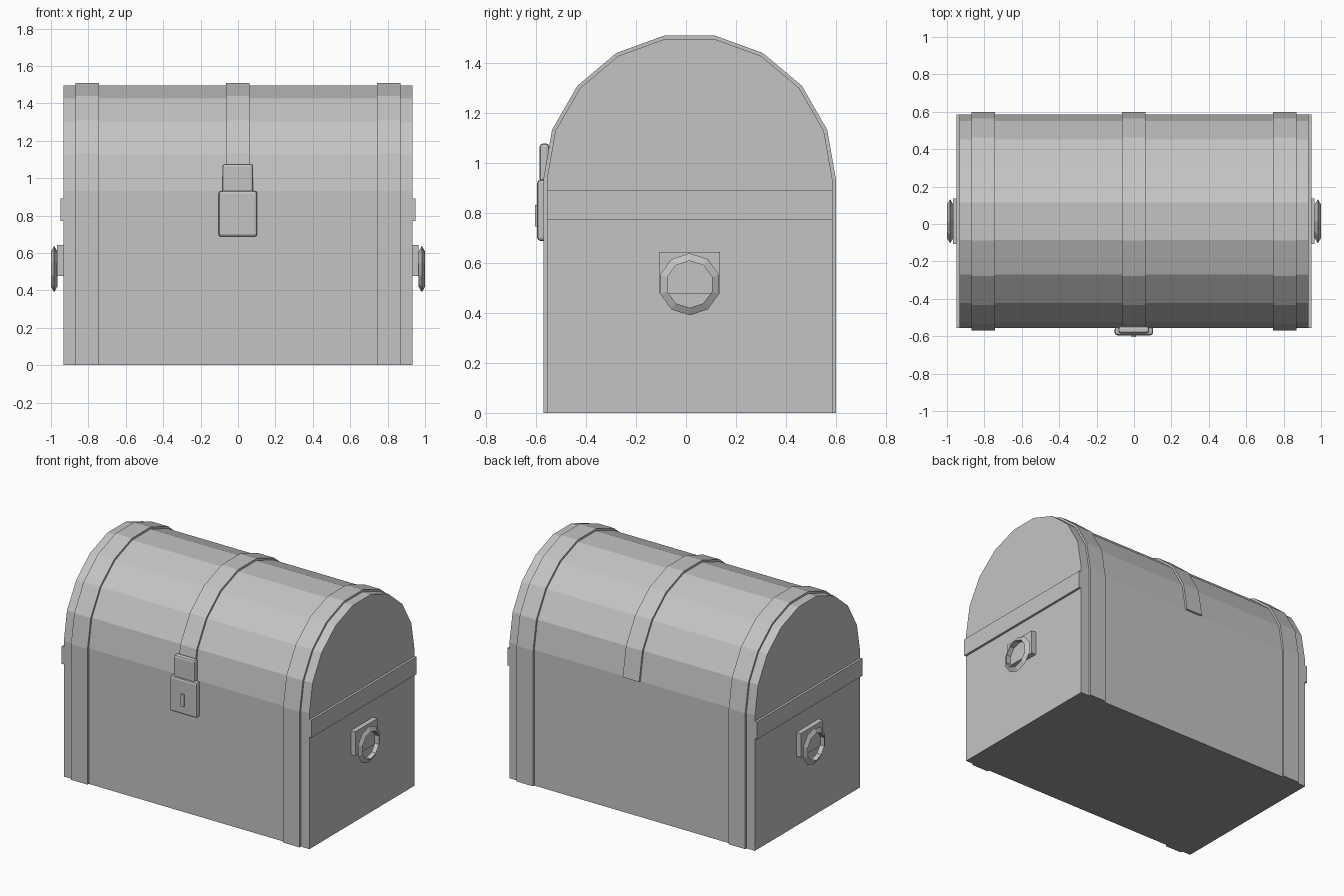
import bpy, bmesh, math
from mathutils import Vector

cube = bpy.data.objects.get("Cube")
if cube:
    bpy.data.objects.remove(cube, do_unlink=True)

CX, CY, SPRING = -0.001, 0.0145, 0.932  # chest centre and height where the lid curve starts
HALF = 0.933                            # half the chest width


def material(name, value):
    mat = bpy.data.materials.new(name)
    mat.use_nodes = True
    colour = (value, value, value, 1)
    mat.diffuse_color = colour
    mat.node_tree.nodes["Principled BSDF"].inputs["Base Color"].default_value = colour
    return mat


grey = material("mid grey", 0.55)
dark_grey = material("dark grey underside", 0.33)


def finish(name, bm):
    bmesh.ops.recalc_face_normals(bm, faces=bm.faces)
    mesh = bpy.data.meshes.new(name)
    bm.to_mesh(mesh)
    bm.free()
    mesh.materials.append(grey)
    obj = bpy.data.objects.new(name, mesh)
    bpy.context.collection.objects.link(obj)
    return obj


def extrude_x(name, profile, x0, x1):
    """Prism from a closed (y, z) profile between x0 and x1."""
    bm = bmesh.new()
    near, far = ([bm.verts.new((x, y, z)) for y, z in profile] for x in (x0, x1))
    bm.faces.new(near)
    bm.faces.new(far)
    for i in range(len(profile)):
        bm.faces.new((near[i - 1], near[i], far[i], far[i - 1]))
    return finish(name, bm)


def box(name, low, high, bevel=0):
    low, high = Vector(low), Vector(high)
    bm = bmesh.new()
    bmesh.ops.create_cube(bm, size=1)
    bmesh.ops.scale(bm, verts=bm.verts, vec=high - low)
    bmesh.ops.translate(bm, verts=bm.verts, vec=(low + high) / 2)
    obj = finish(name, bm)
    if bevel:
        mod = obj.modifiers.new("Bevel", "BEVEL")
        mod.width = bevel
        mod.segments = 2
    return obj


def darken_underside(obj):
    obj.data.materials.append(dark_grey)
    for face in obj.data.polygons:
        face.material_index = int(face.normal.z < -0.9)


def arch(radius):
    """Nine-sided half round over the spring line."""
    return [(CY + radius * math.cos(math.pi * i / 9),
             SPRING + radius * math.sin(math.pi * i / 9)) for i in range(10)]


def ring(name, x, radius, inner, half_thick, sides=10):
    """Pull ring with a flat inner wall and a ridge round the outside."""
    bm = bmesh.new()
    section = [(-half_thick, inner), (0, radius), (half_thick, inner)]
    loops = []
    for i in range(sides):
        a = math.tau * i / sides
        loops.append([bm.verts.new((x + dx, CY + r * math.sin(a), 0.514 + r * math.cos(a)))
                      for dx, r in section])
    for i in range(sides):
        a, b = loops[i - 1], loops[i]
        for j in range(3):
            bm.faces.new((a[j - 1], a[j], b[j], b[j - 1]))
    return finish(name, bm)


# Box and domed lid
R_BODY, R_BAND = 0.571, 0.585
darken_underside(box("chest_box", (CX - HALF, CY - R_BODY, 0), (CX + HALF, CY + R_BODY, SPRING)))
extrude_x("domed_lid", arch(R_BODY), CX - HALF, CX + HALF)

# Bands over the lid and down the box
for name, x in (("right", -0.806), ("middle", 0), ("left", 0.806)):
    x0, x1 = CX + x - 0.0625, CX + x + 0.0625
    extrude_x(name + "_lid_band", arch(R_BAND), x0, x1)
    if x:
        darken_underside(box(name + "_box_band", (x0, CY - R_BAND, 0), (x1, CY + R_BAND, SPRING)))


def end_plate(name, side, depth, y_half, z0, z1):
    a, b = sorted((side * 0.9, CX + side * depth))
    box(name, (a, CY - y_half, z0), (b, CY + y_half, z1))


# End rims, handle plates and pull rings
for name, side in (("right", -1), ("left", 1)):
    end_plate(name + "_end_rim", side, 0.949, R_BODY, 0.77, 0.89)
    end_plate(name + "_handle_plate", side, 0.967, 0.121, 0.478, 0.643)
    ring(name + "_pull_ring", side * 0.983, 0.124, 0.094, 0.017)

# Latch
box("latch_plate", (CX - 0.103, -0.595, 0.687), (CX + 0.103, -0.55, 0.932), 0.014)
box("latch_hasp", (CX - 0.082, -0.585, 0.92), (CX + 0.082, -0.546, 1.077), 0.014)
box("keyhole_cover", (CX - 0.012, -0.603, 0.745), (CX + 0.012, -0.59, 0.83))
